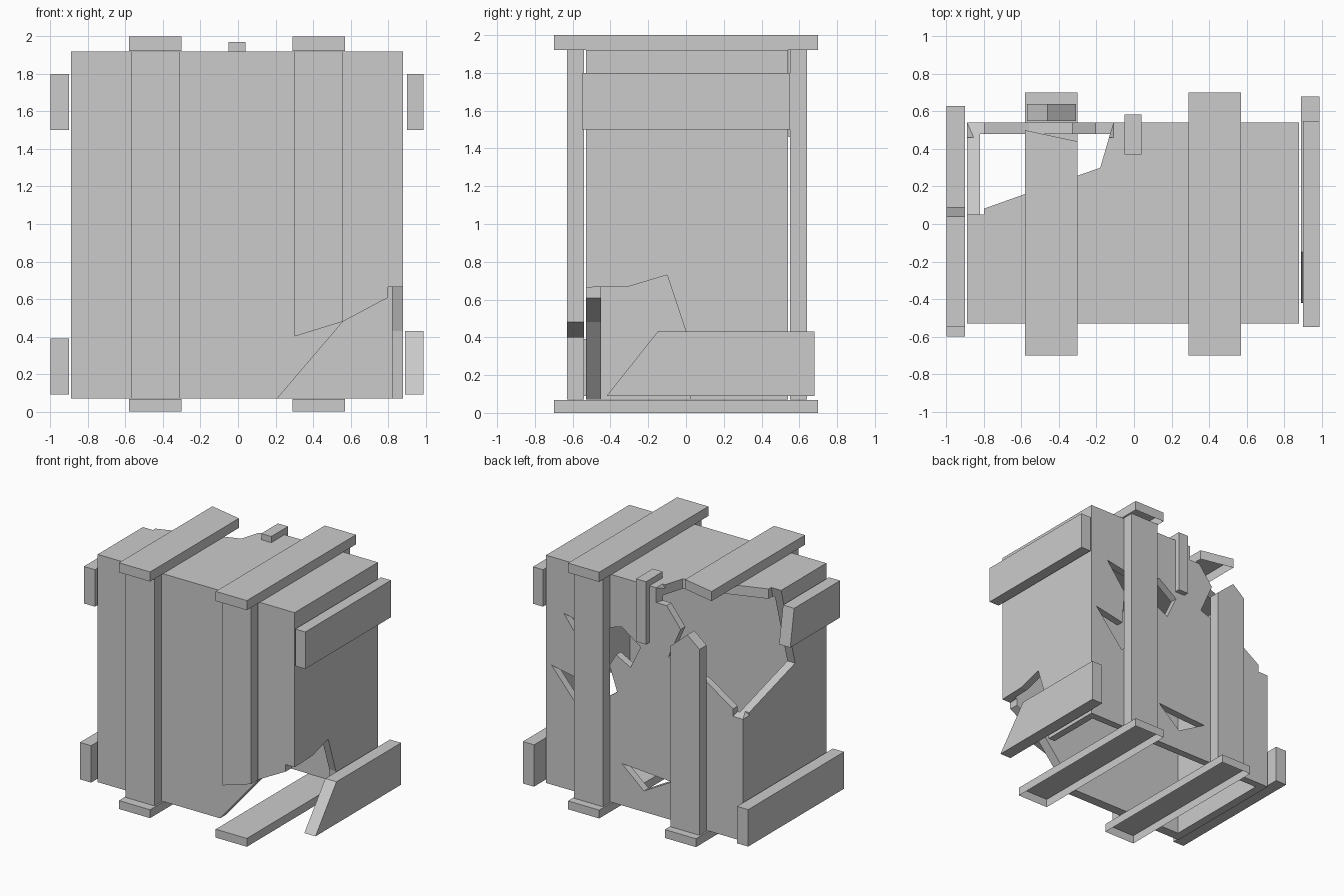
import bpy
import bmesh
from mathutils import Vector

cube = bpy.data.objects.get("Cube")
if cube:
    bpy.data.objects.remove(cube, do_unlink=True)

grey = bpy.data.materials.new("plain_grey")
grey.use_nodes = True
grey.diffuse_color = (0.6, 0.6, 0.6, 1)
grey.node_tree.nodes["Principled BSDF"].inputs["Base Color"].default_value = grey.diffuse_color


def prism(name, axis, lo, hi, outline, open_below=False):
    """Extrude a flat outline along an axis; the outline uses the other two axes in order."""
    bm = bmesh.new()
    rings = []
    for level in (lo, hi):
        ring = []
        for point in outline:
            co = list(point)
            co.insert("xyz".index(axis), level)
            ring.append(bm.verts.new(Vector(co)))
        rings.append(ring)
    bm.faces.new(rings[0])
    bm.faces.new(rings[1])
    for i in range(len(outline)):
        j = (i + 1) % len(outline)
        bm.faces.new((rings[0][i], rings[0][j], rings[1][j], rings[1][i]))
    bmesh.ops.recalc_face_normals(bm, faces=bm.faces)
    if open_below:
        under = [f for f in bm.faces if f.normal.z < -0.9]
        bmesh.ops.delete(bm, geom=under, context="FACES_ONLY")
    mesh = bpy.data.meshes.new(name)
    bm.to_mesh(mesh)
    bm.free()
    mesh.materials.append(grey)
    obj = bpy.data.objects.new(name, mesh)
    bpy.context.collection.objects.link(obj)
    return obj


def rect(a0, a1, b0, b1):
    return [(a0, b0), (a1, b0), (a1, b1), (a0, b1)]


def cut(target, cutter):
    cutter.hide_render = True
    mod = target.modifiers.new("cut", "BOOLEAN")
    mod.operation = "DIFFERENCE"
    mod.solver = "EXACT"
    mod.object = cutter
    bpy.context.view_layer.objects.active = target
    bpy.ops.object.modifier_apply(modifier=mod.name)
    bpy.data.objects.remove(cutter, do_unlink=True)


# Hollow crate shell, open underneath
shell = prism("crate_shell", "z", 0.07, 1.92, rect(-0.89, 0.88, -0.53, 0.54))
cut(shell, prism("cavity", "z", -0.1, 1.84, rect(-0.82, 0.82, -0.45, 0.48)))

# Broken upper corner, cut through the lid, back and side
cut(shell, prism("lid_break", "z", 1.8, 2.1, [
    (-1.1, 0.0), (-0.89, 0.05), (-0.58, 0.16), (-0.18, 0.3),
    (-0.11, 0.54), (-0.08, 0.7), (-1.1, 0.7)]))
cut(shell, prism("back_break", "y", 0.46, 0.7, [
    (-1.1, 0.92), (-0.89, 1.06), (-0.56, 1.28), (-0.22, 1.39),
    (-0.33, 1.64), (-0.11, 1.92), (-0.08, 2.1), (-1.1, 2.1)]))
cut(shell, prism("side_break", "x", -1.1, -0.8, [
    (0.7, 1.01), (0.54, 1.06), (-0.13, 1.26), (0.05, 1.92),
    (0.06, 2.1), (0.7, 2.1)]))

# Broken lower corner, cut through the front and side
cut(shell, prism("front_break", "y", -0.7, -0.44, [
    (0.15, 0.0), (0.56, 0.48), (0.88, 0.65), (1.1, 0.77), (1.1, 0.0)]))
cut(shell, prism("left_break", "x", 0.8, 1.1, [
    (-0.7, 0.66), (-0.3, 0.67), (-0.1, 0.73), (0.0, 0.43),
    (0.03, 0.0), (-0.7, 0.0)]))

# Splintered holes in the back
cut(shell, prism("splinter_hole", "y", 0.46, 0.7, [
    (0.83, 1.04), (0.58, 0.75), (0.45, 0.82), (0.24, 0.98), (0.31, 1.18),
    (0.25, 1.28), (0.12, 1.21), (0.03, 1.4), (0.2, 1.52), (0.45, 1.44),
    (0.72, 1.49), (0.55, 1.27), (0.57, 0.99)]))
cut(shell, prism("small_hole", "y", 0.46, 0.7, [
    (0.2, 0.41), (0.0, 0.24), (-0.25, 0.38)]))

# Cross slats under and over the crate
for side, x0, x1 in (("right", -0.58, -0.3), ("left", 0.29, 0.57)):
    prism("bottom_slat_" + side, "z", 0, 0.068, rect(x0, x1, -0.7, 0.7), True)
prism("top_slat_left", "z", 1.922, 2, rect(0.29, 0.57, -0.7, 0.7), True)
prism("top_slat_right_broken", "z", 1.922, 2, [
    (-0.58, -0.7), (-0.3, -0.7), (-0.3, 0.44), (-0.58, 0.5)], True)

# Upright slats on the front and back
prism("front_slat_right", "y", -0.63, -0.54, rect(-0.57, -0.31, 0.07, 1.92))
prism("front_slat_left_broken", "y", -0.63, -0.54, [
    (0.3, 0.4), (0.56, 0.48), (0.56, 1.92), (0.3, 1.92)])
prism("back_slat_left", "y", 0.55, 0.64, rect(0.3, 0.56, 0.07, 1.92))
prism("back_slat_right_broken", "y", 0.55, 0.64, [
    (-0.57, 0.07), (-0.31, 0.07), (-0.31, 1.54), (-0.46, 1.67), (-0.57, 1.58)])

# Level slats on both sides
prism("left_upper_slat", "x", 0.9, 0.99, rect(-0.55, 0.55, 1.5, 1.8))
prism("left_lower_slat_broken", "x", 0.89, 0.99, [
    (-0.42, 0.09), (0.68, 0.09), (0.68, 0.43), (-0.15, 0.43)])
prism("right_upper_slat_broken", "x", -1, -0.9, [
    (-0.55, 1.5), (0.09, 1.5), (0.04, 1.8), (-0.55, 1.8)])
prism("right_lower_slat", "x", -1, -0.9, rect(-0.6, 0.63, 0.09, 0.39))

# Bent latch over the back edge of the lid
prism("latch", "x", -0.05, 0.04, [
    (0.37, 1.92), (0.542, 1.92), (0.542, 1.46), (0.585, 1.46),
    (0.585, 1.97), (0.37, 1.97)])
